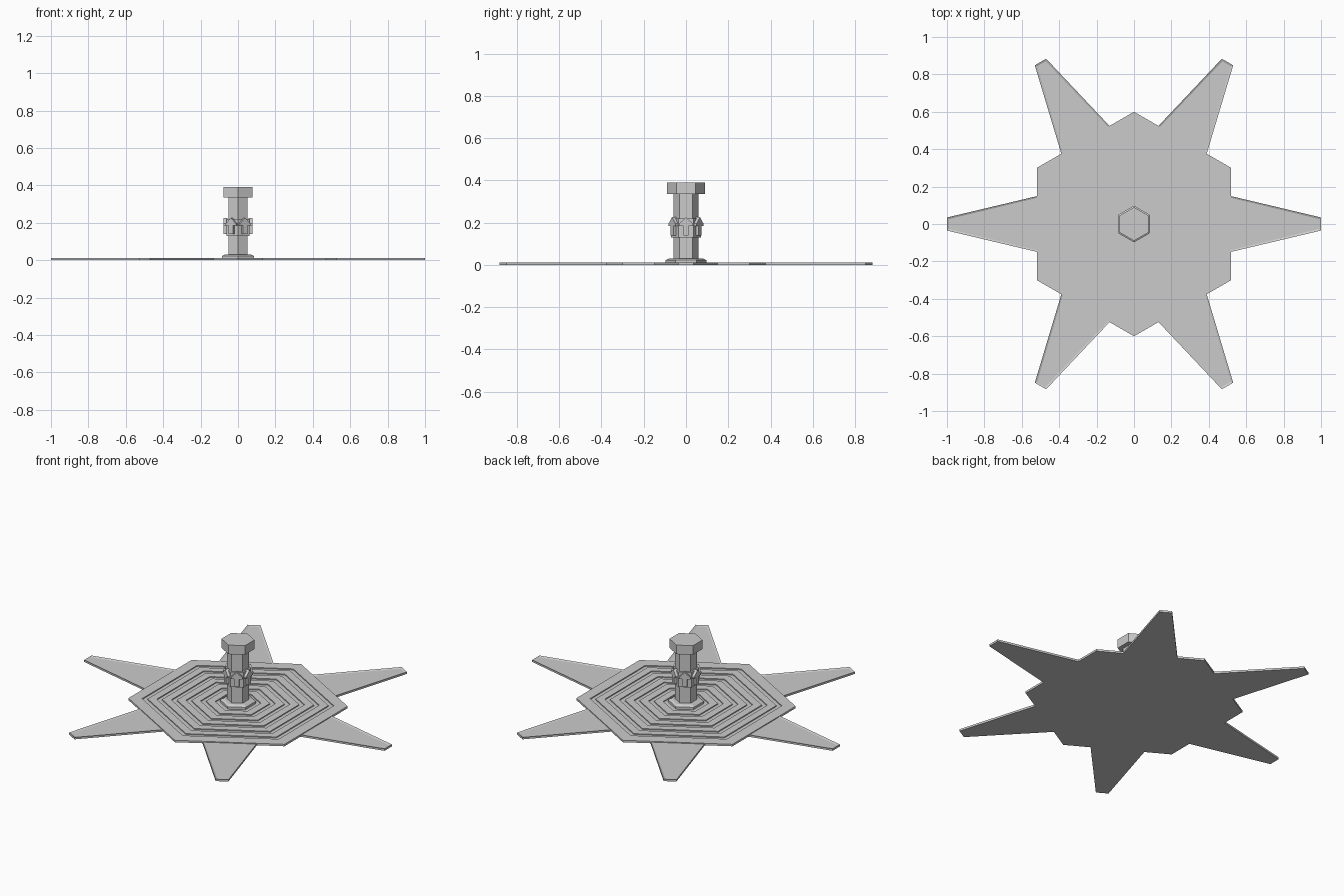
import bpy, bmesh
from math import cos, sin, pi
from mathutils import Matrix

if "Cube" in bpy.data.objects:
    bpy.data.objects.remove(bpy.data.objects["Cube"])


def finish(bm, name):
    bmesh.ops.recalc_face_normals(bm, faces=bm.faces[:])
    me = bpy.data.meshes.new(name)
    bm.to_mesh(me)
    bm.free()
    ob = bpy.data.objects.new(name, me)
    bpy.context.collection.objects.link(ob)
    return ob


def hex_lathe(name, profile):
    """Six-sided turned solid, corners on the y axis; profile is (radius, z)."""
    bm = bmesh.new()
    rings = [[bm.verts.new((r * cos(pi / 6 + k * pi / 3), r * sin(pi / 6 + k * pi / 3), z))
              for k in range(6)] for r, z in profile]
    for a, b in zip(rings, rings[1:]):
        for k in range(6):
            n = (k + 1) % 6
            bm.faces.new((a[k], a[n], b[n], b[k]))
    bm.faces.new(rings[0])
    bm.faces.new(rings[-1])
    return finish(bm, name)


def prism(name, outline, depth, matrix, rim=0, sink=0):
    """Extruded outline, optionally with a sunken panel inside a rim."""
    bm = bmesh.new()
    face = bm.faces.new([bm.verts.new((x, y, 0)) for x, y in outline])
    ext = bmesh.ops.extrude_face_region(bm, geom=[face])
    bmesh.ops.translate(bm, vec=(0, 0, depth),
                        verts=[v for v in ext['geom'] if isinstance(v, bmesh.types.BMVert)])
    bmesh.ops.recalc_face_normals(bm, faces=bm.faces[:])
    if rim:
        top = [f for f in bm.faces if f.normal.z > 0.9]
        bmesh.ops.inset_region(bm, faces=top, thickness=rim)
        for v in {v for f in top for v in f.verts}:
            v.co.z -= sink
    bm.transform(matrix)
    return finish(bm, name)


# Hexagonal floor with concentric grooves
TOP, GROOVE = 0.012, 0.006
floor = [(0.6, 0), (0.6, TOP)]
for i in range(6):
    r = 0.525 - i * 0.08
    floor += [(r, TOP), (r, GROOVE), (r - 0.03, GROOVE), (r - 0.03, TOP)]
floor.append((0.05, TOP))
hex_lathe("floor_plate", floor)

# Central pillar
hex_lathe("pillar_foot", [(0.098, 0.01), (0.098, 0.022), (0.08, 0.031)])
hex_lathe("pillar_shaft", [(0.06, 0.01), (0.06, 0.34)])
hex_lathe("pillar_collar", [(0.071, 0.13), (0.071, 0.22)])
hex_lathe("pillar_cap", [(0.09, 0.335), (0.09, 0.39)])

arm = [(0.502, -0.153), (1.0, -0.035), (1.0, 0.035), (0.502, 0.153)]
arrow = [(-0.013, 0.14), (0.013, 0.14), (0.013, 0.185), (0.032, 0.185), (0.032, 0.195),
         (0, 0.226), (-0.032, 0.195), (-0.032, 0.185), (-0.013, 0.185)]
# Maps outline x -> y, outline y -> z, depth -> x
upright = Matrix(((0, 0, 1, 0.055), (1, 0, 0, 0), (0, 1, 0, 0), (0, 0, 0, 1)))

# Star arms and pillar arrows, one per hexagon side
for k in range(6):
    turn = Matrix.Rotation(k * pi / 3, 4, 'Z')
    prism(f"star_arm_{k + 1}", arm, 0.0119, turn, rim=0.014, sink=0.005)
    prism(f"pillar_arrow_{k + 1}", arrow, 0.022, turn @ upright)
